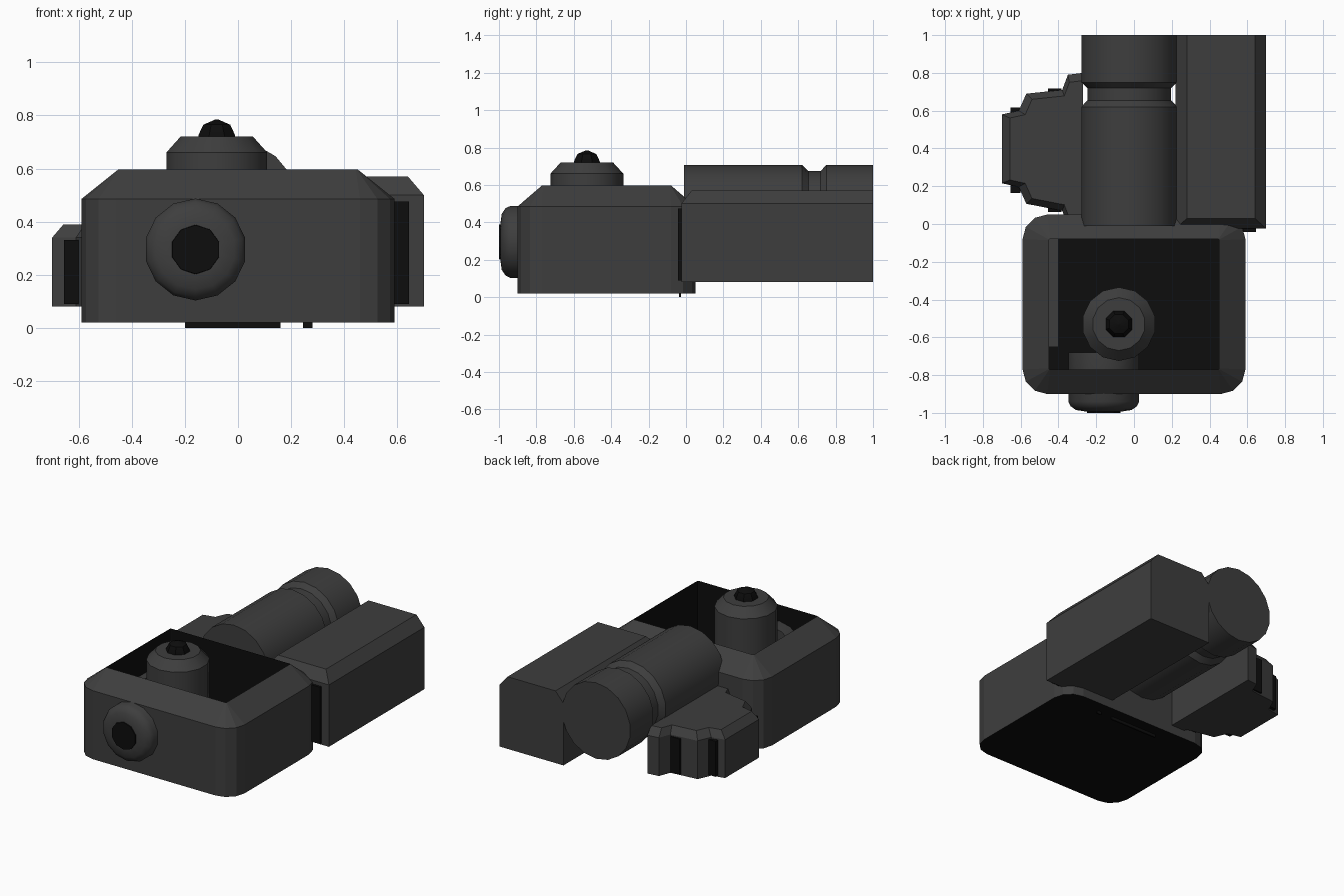
import bpy, bmesh, math

if "Cube" in bpy.data.objects:
    bpy.data.objects.remove(bpy.data.objects["Cube"])

def material(name, v):
    m = bpy.data.materials.new(name)
    m.diffuse_color = (v, v, v, 1)
    m.use_nodes = True
    m.node_tree.nodes["Principled BSDF"].inputs["Base Color"].default_value = m.diffuse_color
    return m

GREY = material("dark grey", 0.048)
BLACK = material("black", 0.004)

def loft(name, rings, mats=(GREY,), rule=None, smooth=None):
    """Skin a stack of equal-length point rings and cap both ends."""
    bm = bmesh.new()
    rows = [[bm.verts.new(p) for p in r] for r in rings]
    n = len(rows[0])
    for k, (a, b) in enumerate(zip(rows, rows[1:])):
        for i in range(n):
            j = (i + 1) % n
            f = bm.faces.new((a[i], a[j], b[j], b[i]))
            f.material_index = rule(k) if rule else 0
    for k, r in ((-1, rows[0]), (len(rings), rows[-1])):
        f = bm.faces.new(r)
        f.material_index = rule(k) if rule else 0
    bmesh.ops.recalc_face_normals(bm, faces=bm.faces)
    me = bpy.data.meshes.new(name)
    bm.to_mesh(me)
    bm.free()
    for m in mats:
        me.materials.append(m)
    ob = bpy.data.objects.new(name, me)
    bpy.context.collection.objects.link(ob)
    if smooth:
        bpy.ops.object.select_all(action='DESELECT')
        ob.select_set(True)
        bpy.context.view_layer.objects.active = ob
        bpy.ops.object.shade_smooth_by_angle(angle=math.radians(smooth))
    return ob

def rect(x0, x1, y0, y1, z, r=0.0, seg=3):
    """Rounded rectangle ring at height z."""
    pts = []
    corners = ((x1 - r, y1 - r), (x0 + r, y1 - r), (x0 + r, y0 + r), (x1 - r, y0 + r))
    for q, (cx, cy) in enumerate(corners):
        for s in range(seg + 1 if r else 1):
            a = math.pi / 2 * (q + s / seg)
            pts.append((cx + r * math.cos(a), cy + r * math.sin(a), z))
    return pts

def box(name, x0, x1, y0, y1, z0, z1, mat):
    return loft(name, [rect(x0, x1, y0, y1, z0), rect(x0, x1, y0, y1, z1)], (mat,))

def lathe(name, profile, n, centre, axis, mat=GREY, smooth=32):
    """Rings of (radius, position) around the z or y axis."""
    rings = []
    for r, h in profile:
        ring = []
        for i in range(n):
            a = 2 * math.pi * (i + 0.5) / n
            u, v = centre[0] + r * math.cos(a), centre[1] + r * math.sin(a)
            ring.append((u, v, h) if axis == 'z' else (u, h, v))
        rings.append(ring)
    return loft(name, rings, (mat,), smooth=smooth)

# open front tray: outer wall, sloping rim, dark cavity and dark underside
loft("front_tray", [
    rect(-.59, .59, -.90, .05, .02, .13),
    rect(-.59, .59, -.90, .05, .485, .13),
    rect(-.45, .45, -.77, -.08, .597, .006),
    rect(-.45, .45, -.77, -.08, .03, .006),
], (GREY, BLACK), rule=lambda k: 0 if k in (0, 1) else 1)
box("cavity_ledge", -.45, -.40, -.65, -.08, .03, .40, GREY)

# upright knob in the tray
lathe("top_knob", [(.195, .03), (.195, .66), (.14, .72)], 14, (-.08, -.53), 'z')
lathe("top_knob_tip", [(.075, .71), (.075, .725), (.055, .765), (.005, .785)],
      8, (-.08, -.53), 'z', BLACK)

# rounded knob through the front wall
lathe("front_knob", [(.192, -.68), (.192, -.94), (.18, -.965), (.15, -.985), (.095, -.993)],
      14, (-.16, .295), 'y', smooth=40)
lathe("front_knob_centre", [(.095, -.98), (.092, -1.0)], 10, (-.16, .295), 'y', BLACK)

# rear barrel with groove
R = .258
lathe("barrel", [(R, -.01), (R, .62), (.225, .655), (.225, .72), (R, .75), (R, 1.0)],
      18, (-.025, .449), 'y')

# long side block, chamfered on top
loft("side_block", [
    rect(.22, .70, -.025, 1.0, .08),
    rect(.22, .70, -.025, 1.0, .50),
    rect(.28, .64, .03, 1.0, .57),
])

# stepped wing on the other side
half = [(-.27, .80), (-.35, .79), (-.38, .71), (-.57, .69), (-.61, .60), (-.70, .58)]
outline = half + [(x, .79 - y * .99 if x < -.5 else .78 - y) for x, y in reversed(half)]
top = [(-.27 + (x + .27) * .9, .39 + (y - .39) * .9) for x, y in outline]
loft("stepped_wing", [[(x, y, .08) for x, y in outline],
                      [(x, y, .34) for x, y in outline],
                      [(x, y, .39) for x, y in top]])

# dark inserts in the wing steps and behind the tray
for x0, x1, y in ((-.455, -.385, .69), (-.655, -.60, .59)):
    for side, yy in (("back", y), ("front", .78 - y)):
        box("step_insert_" + side, x0, x1, yy - .027, yy + .027, .09, .33, BLACK)
box("side_insert", .50, .645, -.042, .0, .09, .475, BLACK)

# small dark feet under the tray
box("foot_wide", -.20, .16, -.037, -.027, 0, .04, BLACK)
box("foot_small", .245, .28, -.037, -.027, 0, .04, BLACK)
